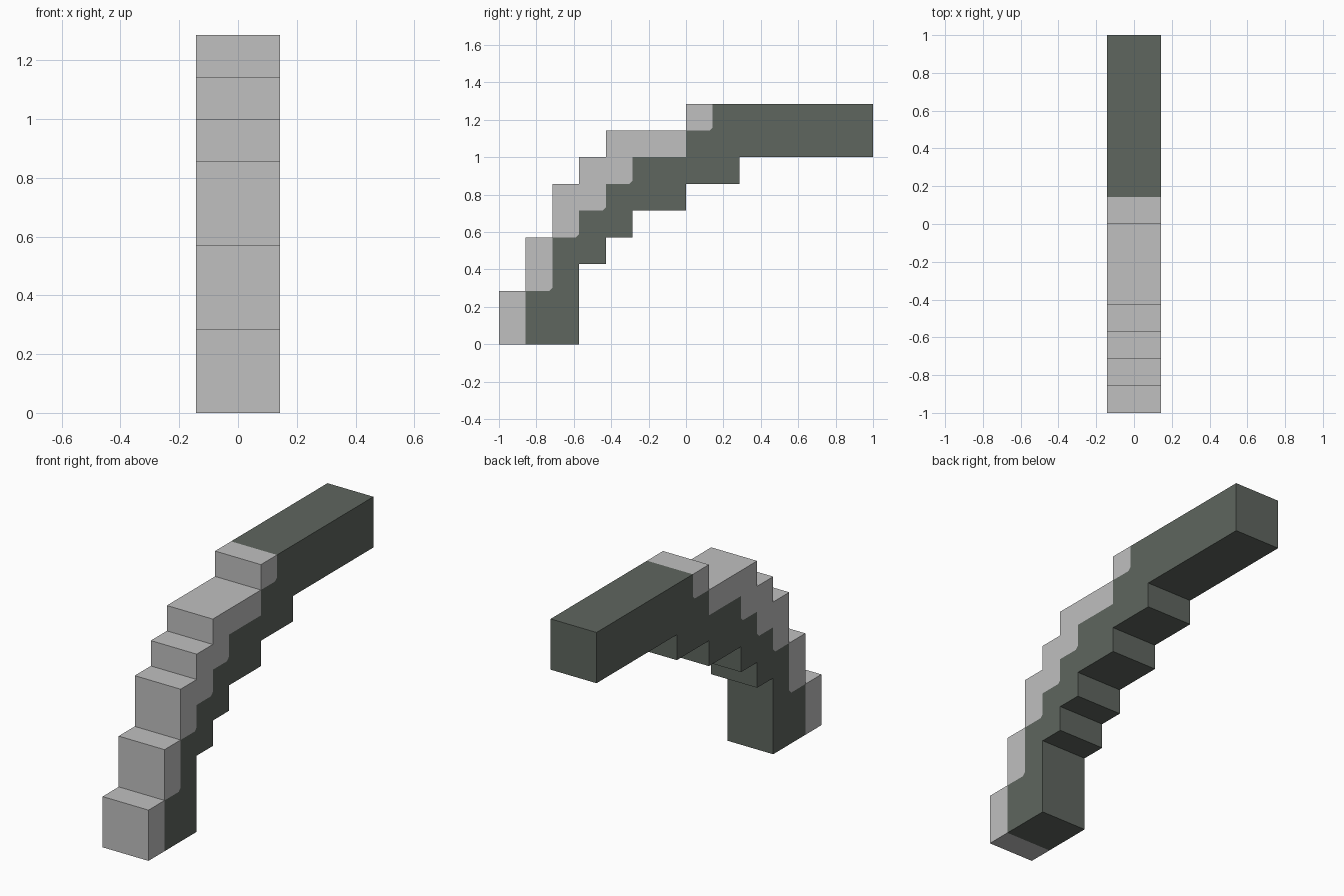
import bpy
import bmesh

if "Cube" in bpy.data.objects:
    bpy.data.objects.remove(bpy.data.objects["Cube"], do_unlink=True)

U = 1 / 7          # one step of the stair-like profile
HALF_WIDTH = 1.0   # in steps
CUT = 0.12         # small bevel where the two colours meet


def make_material(name, rgb):
    mat = bpy.data.materials.new(name)
    mat.diffuse_color = (*rgb, 1)
    mat.use_nodes = True
    node = next(n for n in mat.node_tree.nodes if n.type == 'BSDF_PRINCIPLED')
    node.inputs["Base Color"].default_value = (*rgb, 1)
    return mat


def clipped(y, z):
    """Lower back corner of a light patch, slightly cut off."""
    return [(y - CUT, z), (y, z + CUT)]


# Colour seam, split where it touches the outer corners (y, z in steps)
seam_foot = [(-6, 0), (-6, 2)]
seam_low = [(-6, 2), *clipped(-5, 2), (-5, 4)]
seam_mid = [(-5, 4), *clipped(-4, 4), (-4, 5), *clipped(-3, 5), (-3, 6),
            *clipped(-2, 6), (-2, 7), (0, 7), (0, 8)]
seam_top = [(0, 8), *clipped(1, 8), (1, 9)]
seam = seam_foot + seam_low[1:] + seam_mid[1:] + seam_top[1:]

# Stepped underside and straight upper beam
underside = [(-4, 0), (-4, 3), (-3, 3), (-3, 4), (-2, 4), (-2, 5), (0, 5),
             (0, 6), (2, 6), (2, 7), (7, 7), (7, 9)]

# Side patches, counter-clockwise: (outline, material index)
patches = [
    (seam_foot + [(-7, 2), (-7, 0)], 0),
    (seam_low + [(-6, 4)], 0),
    (seam_mid + [(-3, 8), (-3, 7), (-4, 7), (-4, 6), (-5, 6)], 0),
    (seam_top + [(0, 9)], 0),
    (underside + seam[::-1], 1),
]

bm = bmesh.new()
verts = {}


def vert(side, point):
    key = (side, point)
    if key not in verts:
        verts[key] = bm.verts.new((side * HALF_WIDTH * U, point[0] * U, point[1] * U))
    return verts[key]


def add_face(corners, index):
    bm.faces.new(corners).material_index = index


# Both side caps
edges = {}
for outline, index in patches:
    add_face([vert(1, p) for p in outline], index)
    add_face([vert(-1, p) for p in reversed(outline)], index)
    for a, b in zip(outline, outline[1:] + outline[:1]):
        edges[a, b] = index

# Walls across the width, only on the outer outline
for (a, b), index in edges.items():
    if (b, a) not in edges:
        add_face([vert(1, b), vert(1, a), vert(-1, a), vert(-1, b)], index)

bmesh.ops.recalc_face_normals(bm, faces=bm.faces[:])
mesh = bpy.data.meshes.new("stepped_arch")
bm.to_mesh(mesh)
bm.free()
mesh.materials.append(make_material("light grey", (0.525, 0.525, 0.525)))
mesh.materials.append(make_material("dark green grey", (0.114, 0.133, 0.114)))
arch = bpy.data.objects.new("stepped_arch", mesh)
bpy.context.collection.objects.link(arch)
